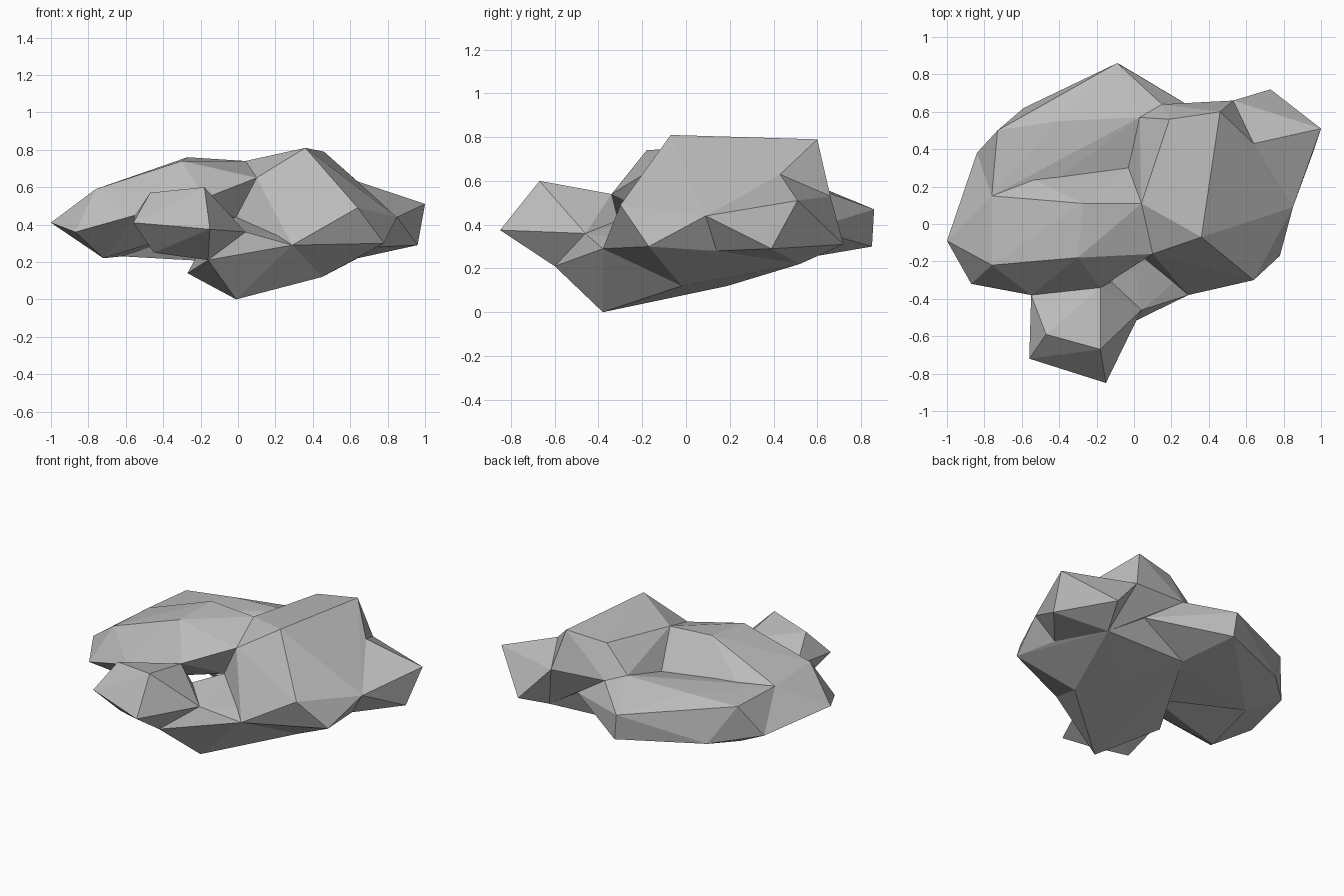
import bpy
import bmesh
from mathutils import Vector

default_cube = bpy.data.objects.get("Cube")
if default_cube:
    bpy.data.objects.remove(default_cube, do_unlink=True)

# One plain stone colour
stone = bpy.data.materials.new("stone grey")
stone.use_nodes = True
colour = (0.5, 0.5, 0.5, 1)
stone.diffuse_color = colour
stone.node_tree.nodes["Principled BSDF"].inputs["Base Color"].default_value = colour


def faceted_lump(name, corners):
    """Wrap a few corner points in a flat-faced boulder."""
    bm = bmesh.new()
    for corner in corners:
        bm.verts.new(Vector(corner))
    hull = bmesh.ops.convex_hull(bm, input=bm.verts)
    unused = set(hull["geom_interior"]) | set(hull["geom_unused"])
    loose = [item for item in unused if isinstance(item, bmesh.types.BMVert)]
    bmesh.ops.delete(bm, geom=loose, context="VERTS")
    bmesh.ops.recalc_face_normals(bm, faces=bm.faces)
    mesh = bpy.data.meshes.new(name)
    bm.to_mesh(mesh)
    bm.free()
    mesh.materials.append(stone)
    rock = bpy.data.objects.new(name, mesh)
    bpy.context.collection.objects.link(rock)
    return rock


# Corners shared by neighbouring lumps: saddle and terrace
saddle_front = (0.10, -0.16, 0.65)
saddle_mid = (0.04, 0.11, 0.74)
saddle_back = (0.03, 0.57, 0.59)
terrace_inner = (-0.03, 0.30, 0.53)
terrace_side = (-0.41, 0.24, 0.56)
left_shoulder = (-0.76, 0.15, 0.57)
left_corner = (-0.84, 0.38, 0.35)
back_notch = (0.15, 0.64, 0.55)
notch_low = (0.40, 0.57, 0.38)
# Corners on the spur side
shelf = (0.64, 0.43, 0.63)
spur_root = (0.53, 0.66, 0.53)
right_edge = (0.85, 0.09, 0.44)
right_mid = (0.74, 0.14, 0.28)
right_low = (0.78, -0.17, 0.30)
right_under = (0.64, 0.52, 0.22)
# Corners on the underside and neck
left_under = (-0.62, 0.31, 0.23)
belly = (0.45, -0.02, 0.12)
belly_back = (0.29, 0.19, 0.12)
back_under = (0.04, 0.50, 0.24)
crease = (-0.09, 0.10, 0.20)
front_step = (0.29, -0.38, 0.29)
throat = (-0.01, -0.13, 0.44)
neck = (0.04, -0.46, 0.36)
chin = (-0.16, -0.60, 0.21)
inner_neck = (-0.12, -0.31, 0.42)
brow = (-0.18, -0.34, 0.54)
brow_side = (-0.55, -0.38, 0.45)

# Broad lobe on the -x side
faceted_lump("wide_lobe", [
    (-1.0, -0.09, 0.41), (-0.87, -0.32, 0.36), (-0.76, -0.22, 0.59),
    (-0.30, -0.18, 0.74), (-0.27, 0.11, 0.76), (-0.72, -0.12, 0.22),
    brow, brow_side, left_corner, left_shoulder, left_under,
    terrace_side, terrace_inner, saddle_front, saddle_mid, throat,
])

# Lower terrace running out to the back point
faceted_lump("back_terrace", [
    (-0.09, 0.86, 0.47), (-0.07, 0.85, 0.30), (-0.59, 0.62, 0.32),
    (-0.73, 0.50, 0.56), (-0.41, 0.55, 0.58), (-0.37, 0.52, 0.30),
    left_corner, left_shoulder, left_under, terrace_side, terrace_inner,
    saddle_back, back_notch, notch_low, back_under, crease,
])

# Tall lobe on the +x side
faceted_lump("tall_lobe", [
    (0.36, -0.07, 0.81), (0.46, 0.60, 0.79), (0.64, -0.30, 0.49),
    (0.19, 0.56, 0.76), shelf, spur_root, saddle_front, saddle_mid,
    saddle_back, terrace_inner, back_notch, notch_low, right_edge, right_mid,
    right_low, right_under, belly, front_step, throat,
])

# Spur at the back corner
faceted_lump("corner_spur", [
    (1.0, 0.51, 0.51), (0.73, 0.72, 0.31), (0.96, 0.39, 0.29),
    shelf, spur_root, right_edge, right_mid, right_under,
])

# Keel that the rock rests on
faceted_lump("keel", [
    (-0.01, -0.38, 0), (-0.27, -0.08, 0.14), chin, neck, front_step, belly,
    belly_back, back_under, crease, throat, inner_neck, right_mid, right_under,
    notch_low,
])

# Knob jutting out at the front
faceted_lump("front_knob", [
    (-0.56, -0.72, 0.41), (-0.47, -0.59, 0.57), (-0.18, -0.67, 0.60),
    (-0.15, -0.85, 0.375), (-0.45, -0.59, 0.25), brow, brow_side,
    chin, neck, inner_neck,
])
